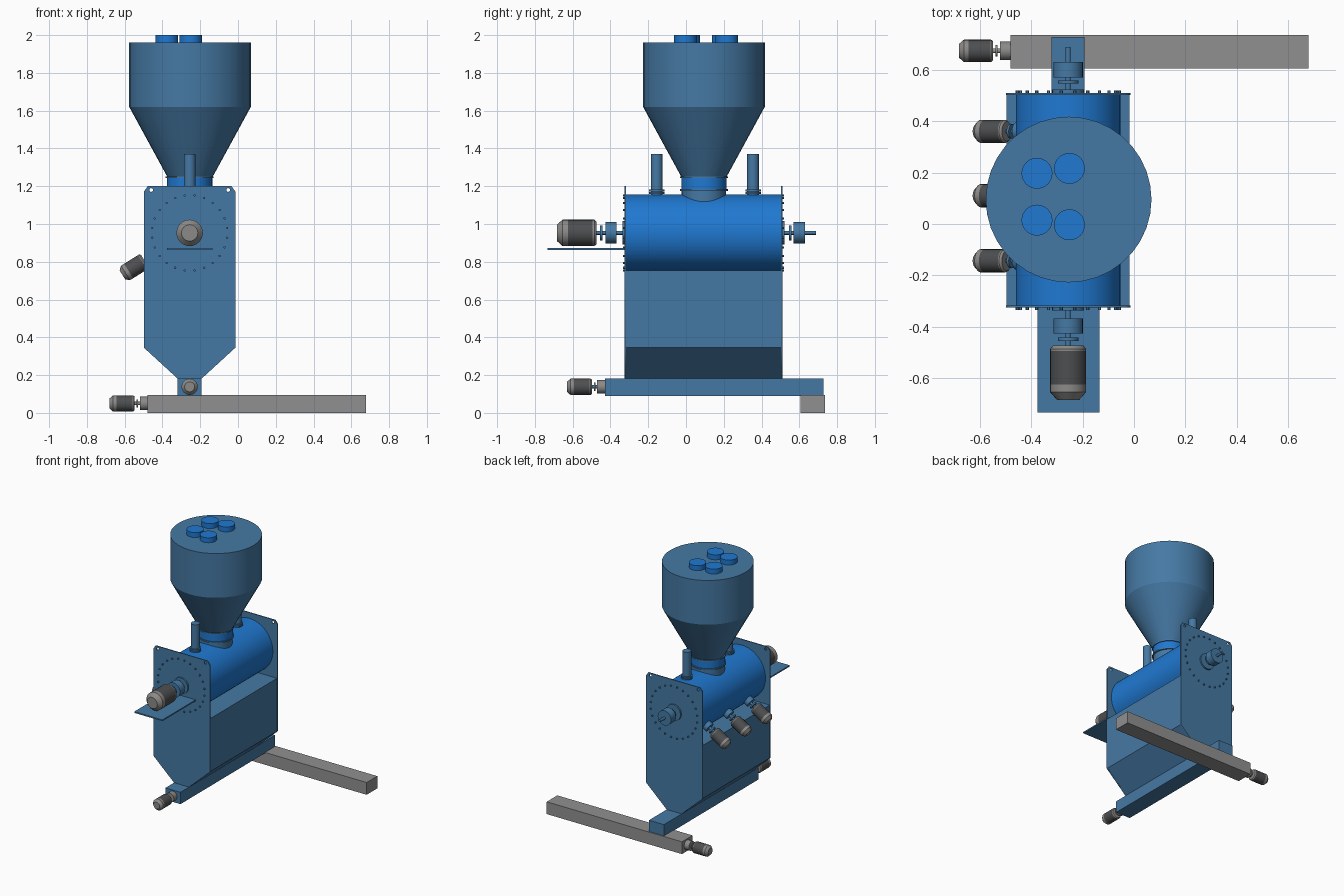
import bpy, bmesh, math
from mathutils import Vector, Matrix

if "Cube" in bpy.data.objects:
    bpy.data.objects.remove(bpy.data.objects["Cube"])


def material(name, rgb):
    m = bpy.data.materials.new(name)
    m.diffuse_color = (*rgb, 1)
    m.use_nodes = True
    m.node_tree.nodes["Principled BSDF"].inputs["Base Color"].default_value = m.diffuse_color
    return m


STEEL = material("steel_blue", (0.06, 0.19, 0.37))
BRIGHT = material("bright_blue", (0.014, 0.19, 0.64))
GREY = material("conveyor_grey", (0.28, 0.28, 0.28))
DARK = material("motor_dark_grey", (0.075, 0.077, 0.08))
CAP = material("motor_cap_grey", (0.26, 0.255, 0.25))

CX, CY, CZ = -0.256, 0.095, 0.953       # drum axis x, hopper y, drum axis z
Y0, Y1 = -0.325, 0.51                   # outer faces of the end plates
PT = 0.008                              # plate thickness


def finish(name, bm, mat, smooth=False):
    bmesh.ops.recalc_face_normals(bm, faces=bm.faces)
    me = bpy.data.meshes.new(name)
    bm.to_mesh(me)
    bm.free()
    me.materials.append(mat)
    ob = bpy.data.objects.new(name, me)
    bpy.context.collection.objects.link(ob)
    if smooth:
        bpy.ops.object.select_all(action='DESELECT')
        ob.select_set(True)
        bpy.context.view_layer.objects.active = ob
        bpy.ops.object.shade_smooth_by_angle(angle=math.radians(25))
    return ob


def lathe(name, profile, mat, origin=(0, 0, 0), axis=(0, 0, 1), n=32):
    """Closed solid of revolution from (radius, distance along axis) points."""
    rot = Vector(axis).to_track_quat('Z', 'Y')
    bm = bmesh.new()
    rings = [[bm.verts.new(Vector(origin) + rot @ Vector((
        r * math.cos(2 * math.pi * i / n), r * math.sin(2 * math.pi * i / n), d)))
        for i in range(n)] for r, d in profile]
    for a, b in zip(rings, rings[1:]):
        for i in range(n):
            j = (i + 1) % n
            bm.faces.new((a[i], a[j], b[j], b[i]))
    bm.faces.new(rings[0])
    bm.faces.new(rings[-1])
    return finish(name, bm, mat, True)


def rod(name, r, d0, d1, mat, origin, axis=(0, 0, 1), n=32):
    return lathe(name, [(r, d0), (r, d1)], mat, origin, axis, n)


def box(name, x, y, z, mat):
    bm = bmesh.new()
    size = Matrix.Diagonal((x[1] - x[0], y[1] - y[0], z[1] - z[0], 1))
    mid = Matrix.Translation(((x[0] + x[1]) / 2, (y[0] + y[1]) / 2, (z[0] + z[1]) / 2))
    bmesh.ops.create_cube(bm, size=1, matrix=mid @ size)
    return finish(name, bm, mat)


def prism(name, outline, y0, y1, mat):
    """Outline in x-z, extruded along y."""
    bm = bmesh.new()
    f = bm.faces.new([bm.verts.new((x, y0, z)) for x, z in outline])
    ext = bmesh.ops.extrude_face_region(bm, geom=[f])
    bmesh.ops.translate(bm, vec=(0, y1 - y0, 0),
                        verts=[v for v in ext['geom'] if isinstance(v, bmesh.types.BMVert)])
    return finish(name, bm, mat)


def holed_plate(name, outline, holes, r, y0, y1, mat):
    """Filled x-z curve with round holes, extruded along y."""
    cu = bpy.data.curves.new(name, 'CURVE')
    cu.dimensions, cu.fill_mode, cu.extrude = '2D', 'BOTH', (y1 - y0) / 2
    rings = [[(hx + r * math.cos(math.pi * i / 6), hz + r * math.sin(math.pi * i / 6))
              for i in range(12)] for hx, hz in holes]
    for pts in [outline] + rings:
        s = cu.splines.new('POLY')
        s.points.add(len(pts) - 1)
        for p, (x, z) in zip(s.points, pts):
            p.co = (x, z, 0, 1)
        s.use_cyclic_u = True
    tmp = bpy.data.objects.new("plate_curve", cu)
    me = tmp.to_mesh()
    bm = bmesh.new()
    bm.from_mesh(me)
    tmp.to_mesh_clear()
    bpy.data.objects.remove(tmp)
    bmesh.ops.remove_doubles(bm, verts=bm.verts, dist=1e-5)
    bmesh.ops.transform(bm, verts=bm.verts, matrix=Matrix.Translation((0, (y0 + y1) / 2, 0))
                        @ Matrix.Rotation(math.pi / 2, 4, 'X'))
    return finish(name, bm, mat)


def motor(name, r, length, origin, axis):
    """Motor with its coupling face at origin, pointing away along axis."""
    lathe(name + "_front_ring", [(r * .85, 0), (r, length * .06), (r, length * .1)],
          CAP, origin, axis, 24)
    rod(name + "_body", r, length * .1, length * .72, DARK, origin, axis, 24)
    lathe(name + "_end_cap", [(r, length * .72), (r, length * .86), (r * .62, length)],
          CAP, origin, axis, 24)


# Hopper with four inlet caps
lathe("hopper", [(0.12, 1.25), (0.322, 1.62), (0.322, 1.962)], STEEL, (CX + .002, CY, 0), n=36)
for i, (x, y) in enumerate([(-.377, .197), (-.251, .216), (-.377, .015), (-.251, -.003)]):
    rod(f"inlet_cap_{i}", 0.06, 1.95, 2.0, BRIGHT, (x, y, 0))

# Neck between hopper and drum
rod("hopper_flange", 0.127, 1.243, 1.252, STEEL, (CX, CY, 0))
rod("neck_collar", 0.12, 1.185, 1.245, BRIGHT, (CX, CY, 0))
rod("neck_flange", 0.127, 1.176, 1.186, STEEL, (CX, CY, 0))
rod("neck_saddle", 0.118, 1.08, 1.178, STEEL, (CX, CY, 0))

# Vent pipes
for i, y in enumerate((-0.155, 0.355)):
    rod(f"vent_pipe_{i}", 0.031, 1.12, 1.37, STEEL, (CX, y, 0), n=24)
    rod(f"vent_flange_low_{i}", 0.041, 1.160, 1.169, STEEL, (CX, y, 0), n=24)
    rod(f"vent_flange_high_{i}", 0.041, 1.173, 1.182, STEEL, (CX, y, 0), n=24)

# Drum
rod("drum", 0.203, Y0 + PT, Y1 - PT, BRIGHT, (CX, 0, CZ), (0, 1, 0), 64)

# Collecting bin under the drum
W, N = 0.242, 0.062
prism("collecting_bin", [(CX - W + .003, .755), (CX - W + .003, .345), (CX - N, .18),
                         (CX + N, .18), (CX + W - .003, .345), (CX + W - .003, .755)],
      Y0 + PT, Y1 - PT, STEEL)

# End plates with lifting holes and a ring of bolts
half = [(N, .18), (W, .345), (W, 1.172), (W - .02, 1.2)]
outline = [(CX + x, z) for x, z in half] + [(CX - x, z) for x, z in reversed(half)]
holes = [(CX - .204, 1.18), (CX + .204, 1.18)]
for name, y0, side in (("front", Y0, -1), ("back", Y1 - PT, 1)):
    holed_plate(name + "_plate", outline, holes, 0.01, y0, y0 + PT, STEEL)
    face = Y0 if side < 0 else Y1
    for i in range(24):
        a = 2 * math.pi * (i + .5) / 24
        rod(f"{name}_bolt_{i}", 0.0065, -.002, .009, STEEL,
            (CX + .2 * math.cos(a), face, CZ + .2 * math.sin(a)), (0, side, 0), 6)
    # Shaft, bearing and coupling on each end
    o, ax = (CX, face, CZ), (0, side, 0)
    rod(name + "_bearing_flange", 0.062, 0, .012, STEEL, o, ax)
    rod(name + "_shaft", 0.01, 0, .16 if side < 0 else .178, STEEL, o, ax, 16)
    rod(name + "_coupling_block", 0.057, .042 if side < 0 else .06,
        .1 if side < 0 else .12, STEEL, o, ax)
    rod(name + "_coupling_disc", 0.04, .117 if side < 0 else .036,
        .129 if side < 0 else .048, STEEL, o, ax)

# Main drive on its shelf
motor("main_motor", 0.07, 0.21, (CX, -0.473, CZ), (0, -1, 0))
box("motor_shelf", (-.375, -.135), (-.732, Y0), (.863, .873), STEEL)

# Three radial side motors
ang = math.radians(32)
ax = (-math.cos(ang), 0, -math.sin(ang))
for i, y in enumerate((-0.143, 0.11, 0.36)):
    o = Vector((CX, y, CZ))
    rod(f"side_mount_{i}", 0.036, .19, .235, STEEL, o, ax, 24)
    rod(f"side_shaft_{i}", 0.01, .2, .3, STEEL, o, ax, 16)
    rod(f"side_disc_{i}", 0.028, .255, .265, STEEL, o, ax, 24)
    motor(f"side_motor_{i}", 0.045, 0.14, o + Vector(ax) * .28, ax)


def conveyor_drive(name, origin, axis, mat):
    rod(name + "_mount", 0.036, 0, .04, CAP, origin, axis, 24)
    rod(name + "_shaft", 0.009, .03, .075, mat, origin, axis, 16)
    rod(name + "_disc", 0.022, .05, .058, CAP, origin, axis, 24)
    motor(name + "_motor", 0.043, 0.133, Vector(origin) + Vector(axis) * .067, axis)


# Screw conveyors at the bottom
box("lower_conveyor", (-.32, -.192), (-.43, .727), (.09, .182), STEEL)
conveyor_drive("lower_conveyor", (CX, -.43, .138), (0, -1, 0), STEEL)
box("cross_conveyor", (-.48, .678), (.605, .735), (0, .095), GREY)
conveyor_drive("cross_conveyor", (-.48, .673, .05), (-1, 0, 0), GREY)
